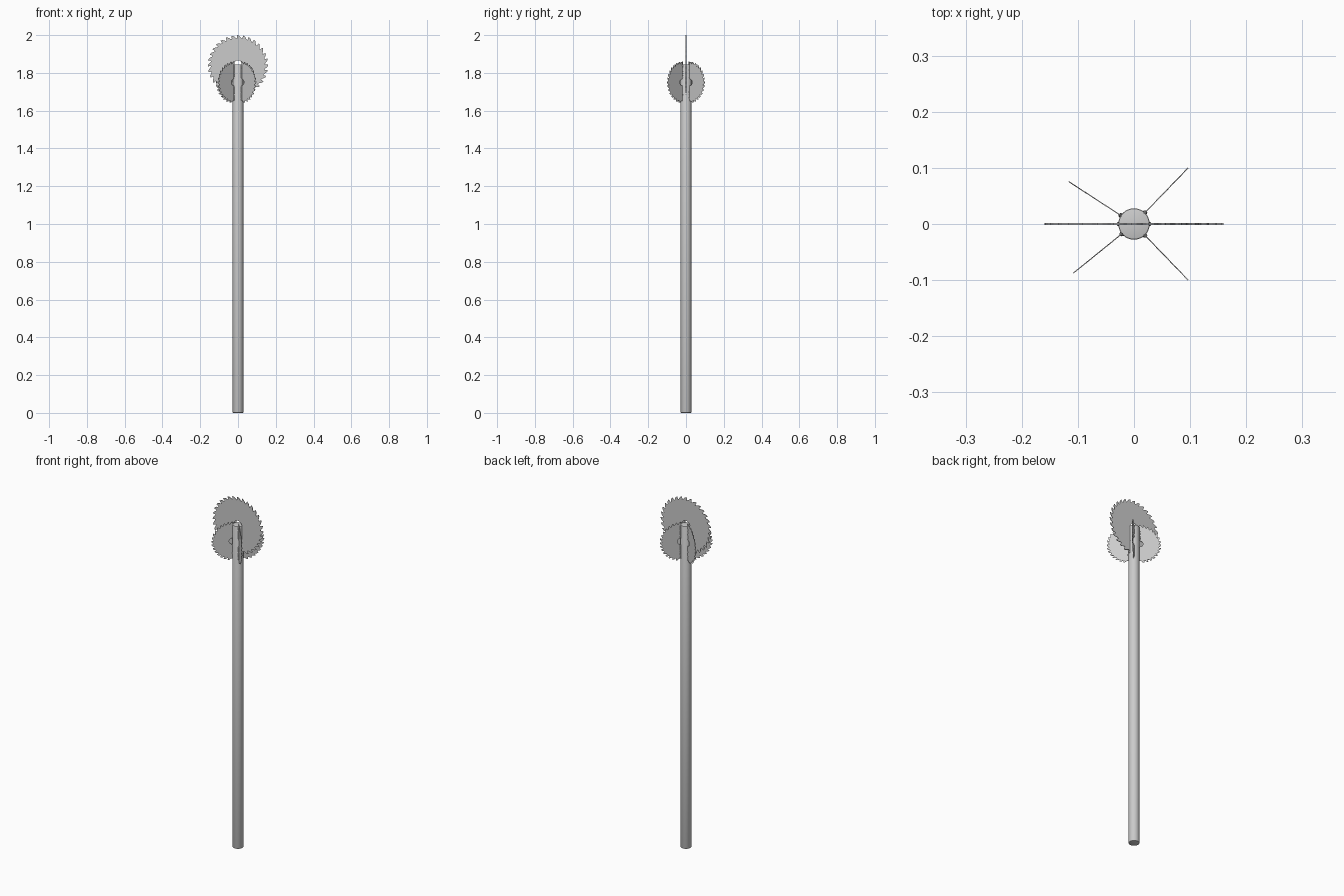
import bpy, bmesh, math, random
from mathutils import Matrix

if "Cube" in bpy.data.objects:
    bpy.data.objects.remove(bpy.data.objects["Cube"])
random.seed(4)
PR, TOP = 0.028, 1.845

def finish(name, bm, smooth=False):
    bmesh.ops.recalc_face_normals(bm, faces=bm.faces)
    me = bpy.data.meshes.new(name)
    bm.to_mesh(me)
    bm.free()
    ob = bpy.data.objects.new(name, me)
    bpy.context.collection.objects.link(ob)
    if smooth:
        bpy.context.view_layer.objects.active = ob
        ob.select_set(True)
        bpy.ops.object.shade_smooth_by_angle(angle=math.radians(40))
        ob.select_set(False)
    return ob

# one hooked tooth: (fraction of pitch, radius factor)
TOOTH = [(0.0, 0.90), (0.22, 0.895), (0.45, 0.915), (0.62, 0.95), (0.85, 0.985), (1.16, 1.0), (1.04, 0.95)]

def saw_blade(name, radius, hole, thick, teeth, start, span, matrix):
    """Toothed ring (or part ring) in the local xz plane."""
    bm = bmesh.new()
    pitch = span / teeth
    pts = [(start + (i + f) * pitch, r * radius) for i in range(teeth) for f, r in TOOTH]
    full = span > 6.2
    if not full:
        pts.append((start + span, 0.90 * radius))
    rows = []
    for a, r in pts:
        rows.append([bm.verts.new((q * math.cos(a), y, q * math.sin(a)))
                     for q, y in ((hole, -thick / 2), (r, -thick / 2), (r, thick / 2), (hole, thick / 2))])
    n = len(rows)
    for i in range(n if full else n - 1):
        A, B = rows[i], rows[(i + 1) % n]
        for k in range(4):
            bm.faces.new((A[k], A[(k + 1) % 4], B[(k + 1) % 4], B[k]))
    if not full:
        bm.faces.new(rows[0])
        bm.faces.new(rows[-1][::-1])
    bm.transform(matrix)
    return finish(name, bm)

def weld_bead(name, angle, z0, z1, r=0.0035):
    """Lumpy bead running up the pole where a blade meets it."""
    bm = bmesh.new()
    steps, sides, prev = 16, 8, None
    for i in range(steps + 1):
        t = i / steps
        q = r * (0.4 if i in (0, steps) else random.uniform(0.8, 1.25))
        ring = [bm.verts.new((PR + q * math.cos(s * math.tau / sides), q * math.sin(s * math.tau / sides),
                              z0 + (z1 - z0) * t)) for s in range(sides)]
        if prev:
            for s in range(sides):
                bm.faces.new((prev[s], prev[(s + 1) % sides], ring[(s + 1) % sides], ring[s]))
        else:
            bm.faces.new(ring[::-1])
        prev = ring
    bm.faces.new(prev)
    bm.transform(Matrix.Rotation(angle, 4, 'Z'))
    return finish(name, bm, True)

# pole with softened ends
bm = bmesh.new()
bmesh.ops.create_cone(bm, cap_ends=True, segments=32, radius1=PR, radius2=PR, depth=TOP,
                      matrix=Matrix.Translation((0, 0, TOP / 2)))
rims = [e for e in bm.edges if abs(e.verts[0].co.z - e.verts[1].co.z) < 1e-5]
bmesh.ops.bevel(bm, geom=rims, offset=0.003, segments=2, affect='EDGES', profile=0.5)
finish("pole", bm, True)

# large blade set in the top of the pole
saw_blade("top_blade", 0.16, 0.026, 0.003, 32, 0, math.tau, Matrix.Translation((0, 0, 1.84)))
for i, a in enumerate((0, math.pi)):
    weld_bead(f"top_weld_{i}", a, 1.69, TOP - 0.002, 0.003)

# four half blades fanned around the pole
for i, deg in enumerate((46, 147, 219, 314)):
    a = math.radians(deg)
    m = Matrix.Translation((0, 0, 1.75)) @ Matrix.Rotation(a, 4, 'Z') @ Matrix.Translation((PR + 0.001, 0, 0))
    saw_blade(f"side_blade_{i}", 0.11, 0.017, 0.0018, 16, -math.pi / 2, math.pi, m)
    weld_bead(f"side_weld_lower_{i}", a, 1.65, 1.733)
    weld_bead(f"side_weld_upper_{i}", a, 1.767, TOP)
